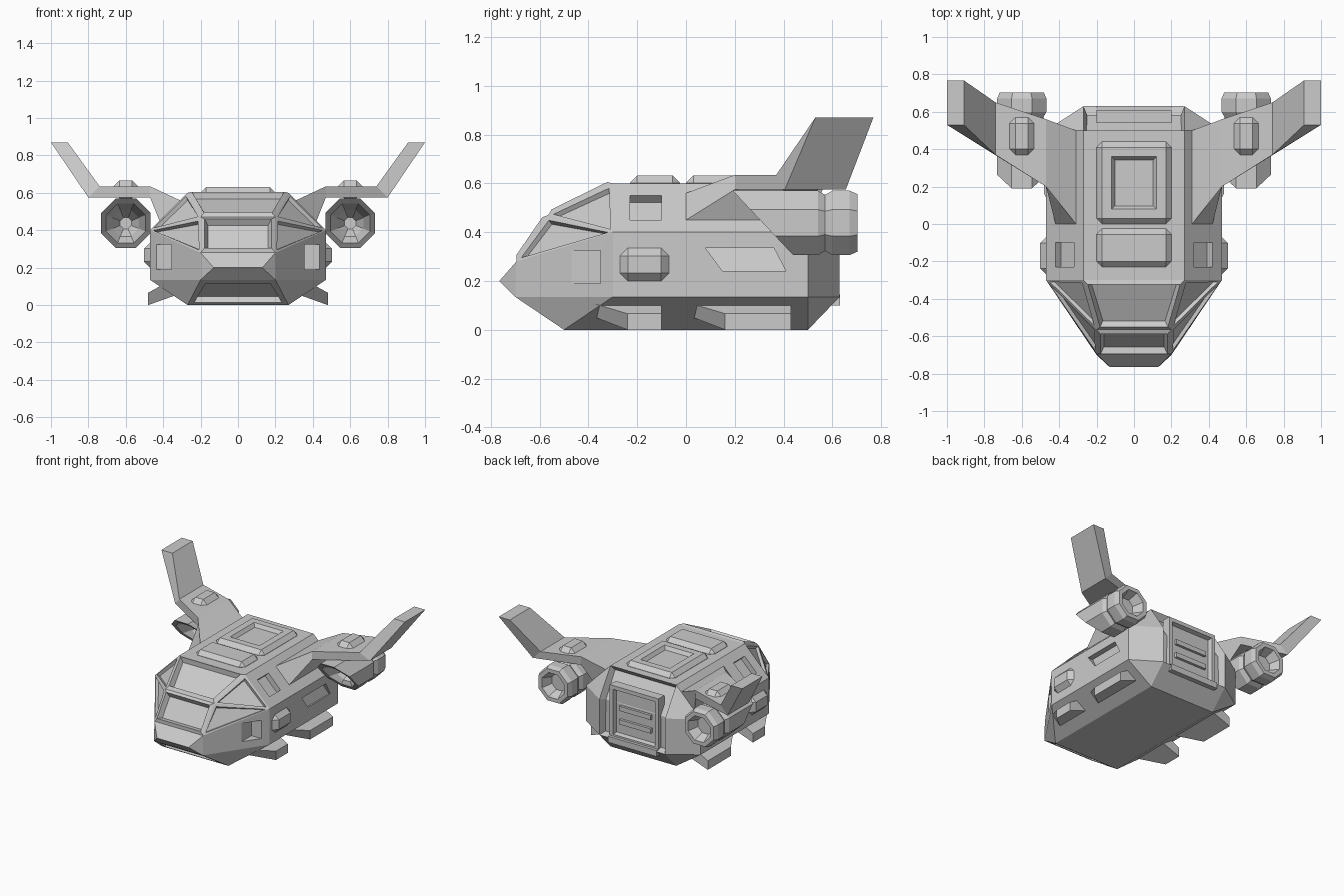
import bpy, bmesh, math
from mathutils import Vector, Matrix

if "Cube" in bpy.data.objects:
    bpy.data.objects.remove(bpy.data.objects["Cube"])


def finish(name, bm, mirror=False):
    bmesh.ops.recalc_face_normals(bm, faces=bm.faces[:])
    me = bpy.data.meshes.new(name)
    bm.to_mesh(me)
    bm.free()
    ob = bpy.data.objects.new(name, me)
    bpy.context.collection.objects.link(ob)
    if mirror:
        md = ob.modifiers.new("mirror", 'MIRROR')
        md.use_mirror_merge = False
    return ob


def box_bm(lo, hi, bevel=0.0, rot=0.0):
    # box between two corners, optionally chamfered and turned about y
    lo, hi = Vector(lo), Vector(hi)
    d = hi - lo
    bm = bmesh.new()
    m = Matrix.Translation((lo + hi) / 2) @ Matrix.Rotation(rot, 4, 'Y') @ Matrix.Diagonal((d.x, d.y, d.z, 1))
    bmesh.ops.create_cube(bm, size=1, matrix=m)
    if bevel:
        bmesh.ops.bevel(bm, geom=bm.edges[:], offset=bevel, segments=1, profile=0.5, affect='EDGES')
    bmesh.ops.recalc_face_normals(bm, faces=bm.faces[:])
    return bm


def recess(bm, faces, margin, slope, depth, lift=0.0):
    # frame, then sunken pane
    bmesh.ops.inset_individual(bm, faces=faces, thickness=margin, depth=lift)
    bmesh.ops.inset_individual(bm, faces=faces, thickness=slope, depth=-depth)


def facing(bm, direction):
    return [max(bm.faces, key=lambda f: f.normal.dot(Vector(direction)) + 0.01 * f.calc_area())]


def loft(name, rings, mirror=True):
    bm = bmesh.new()
    vs = [[bm.verts.new(p) for p in r] for r in rings]
    n = len(rings[0])
    for a, b in zip(vs, vs[1:]):
        for i in range(n):
            j = (i + 1) % n
            bm.faces.new((a[i], a[j], b[j], b[i]))
    bm.faces.new(vs[0])
    bm.faces.new(vs[-1])
    return finish(name, bm, mirror)


# faceted hull: half outline points, mirrored in x
half = [(.13, -.765, .2), (.2, -.7, .135), (.2, -.695, .28), (.2, -.565, .47), (.27, -.3, .6),
        (.27, .5, .6), (.27, .63, .4), (.27, .63, .135), (.27, .5, 0), (.27, -.5, 0),
        (.47, -.3, .135), (.47, -.3, .4), (.47, .5, .4), (.47, .5, .135)]
sides = [(0, 1, 2), (1, 10, 11, 2), (2, 11, 3), (3, 11, 4), (4, 11, 12, 5), (5, 12, 6),
         (6, 12, 13, 7), (7, 13, 8), (8, 13, 10, 9), (9, 10, 1), (10, 13, 12, 11)]
loop = [0, 2, 3, 4, 5, 6, 7, 8, 9, 1]
bm = bmesh.new()
R = [bm.verts.new(p) for p in half]
L = [bm.verts.new((-x, y, z)) for x, y, z in half]
side_faces = []
for f in sides:
    side_faces.append((bm.faces.new([R[i] for i in f]), bm.faces.new([L[i] for i in reversed(f)])))
strip = {}
for a, b in zip(loop, loop[1:] + loop[:1]):
    strip[a, b] = bm.faces.new((R[a], R[b], L[b], L[a]))
bmesh.ops.recalc_face_normals(bm, faces=bm.faces[:])
recess(bm, [strip[2, 3], strip[3, 4]], .03, .025, .035, .015)     # windscreens
recess(bm, [strip[9, 1]], .045, .015, .03)                        # chin intake
recess(bm, list(side_faces[2]) + list(side_faces[3]), .026, .01, .02)  # side windows
bmesh.ops.inset_region(bm, faces=[strip[5, 6], strip[6, 7]], thickness=.02, depth=-.05)
hull = finish("hull", bm)


# notches cut from both flanks
def cut(bm):
    c = finish("notch_cutter", bm, True)
    c.hide_render = True
    c.hide_viewport = True
    c.display_type = 'WIRE'
    md = hull.modifiers.new("notch", 'BOOLEAN')
    md.operation = 'DIFFERENCE'
    md.solver = 'EXACT'
    md.object = c


cut(box_bm((.356, -.47, .19), (.56, -.35, .325)))
cut(box_bm((.33, -.23, .43), (.41, -.10, .57), rot=-math.pi / 4))
bm = bmesh.new()
slot = [(.08, .335), (.36, .335), (.41, .24), (.15, .24)]
a = [bm.verts.new((.43 if z > .3 else .46, y, z)) for y, z in slot]
b = [bm.verts.new((.55, y, z)) for y, z in slot]
bm.faces.new(a)
bm.faces.new(b)
for i in range(4):
    j = (i + 1) % 4
    bm.faces.new((a[i], a[j], b[j], b[i]))
bmesh.ops.recalc_face_normals(bm, faces=bm.faces[:])
cut(bm)

# roof panels
finish("roof_panel_front", box_bm((-.2, -.23, .53), (.2, -.025, .632), .03))
bm = box_bm((-.2, 0, .53), (.2, .44, .632), .03)
recess(bm, facing(bm, (0, 0, 1)), .07, .025, .025)
finish("roof_hatch", bm)

# side blisters and wing blisters
finish("side_blister", box_bm((.40, -.27, .2), (.502, -.07, .335), .032), True)
finish("wing_blister", box_bm((.535, .37, .57), (.665, .57, .667), .032), True)

# rear door with bars and lip
bm = box_bm((-.2, .54, .13), (.2, .61, .52))
recess(bm, facing(bm, (0, 1, 0)), .04, .012, .03)
finish("rear_door", bm)
for i, z in enumerate((.24, .34)):
    finish("door_bar_%d" % (i + 1), box_bm((-.13, .56, z), (.13, .6, z + .035)))
finish("door_lip", box_bm((-.2, .55, .1), (.2, .632, .145)))

# wings: root fairing, flat plate, raised fin
loft("wing", [
    [(.31, 0, .56), (.42, 0, .45), (.42, .5, .45), (.31, .5, .56)],
    [(.47, .2, .635), (.47, .2, .575), (.47, .56, .575), (.47, .56, .635)],
    [(.74, .37, .635), (.80, .405, .575), (.80, .655, .575), (.74, .65, .635)],
    [(.91, .53, .87), (1, .53, .87), (1, .768, .87), (.91, .768, .87)]])


# engine pods: octagonal, raked intake
def octagon(y, apothem, rake=0.0):
    r = apothem / math.cos(math.pi / 8)
    ring = []
    for i in range(8):
        t = math.pi / 8 + i * math.pi / 4
        z = r * math.sin(t)
        ring.append((.6 + r * math.cos(t), y - rake * z, .438 + z))
    return ring


loft("engine_pod", [octagon(.47, .03), octagon(.40, .07, .3), octagon(.32, .105, .94),
                    octagon(.315, .132, .94), octagon(.54, .132), octagon(.57, .115),
                    octagon(.60, .132), octagon(.67, .132), octagon(.703, .118),
                    octagon(.703, .09), octagon(.63, .06)])

# landing skids with wedge fronts
for name, y0, y1 in (("front_skid", -.37, -.10), ("rear_skid", .03, .43)):
    loft(name, [
        [(.34, y0, .05), (.41, y0, .105), (.41, y1, .105), (.34, y1, .05)],
        [(.48, y0 + .13, 0), (.48, y0 + .13, .066), (.48, y1, .066), (.48, y1, 0)]])
